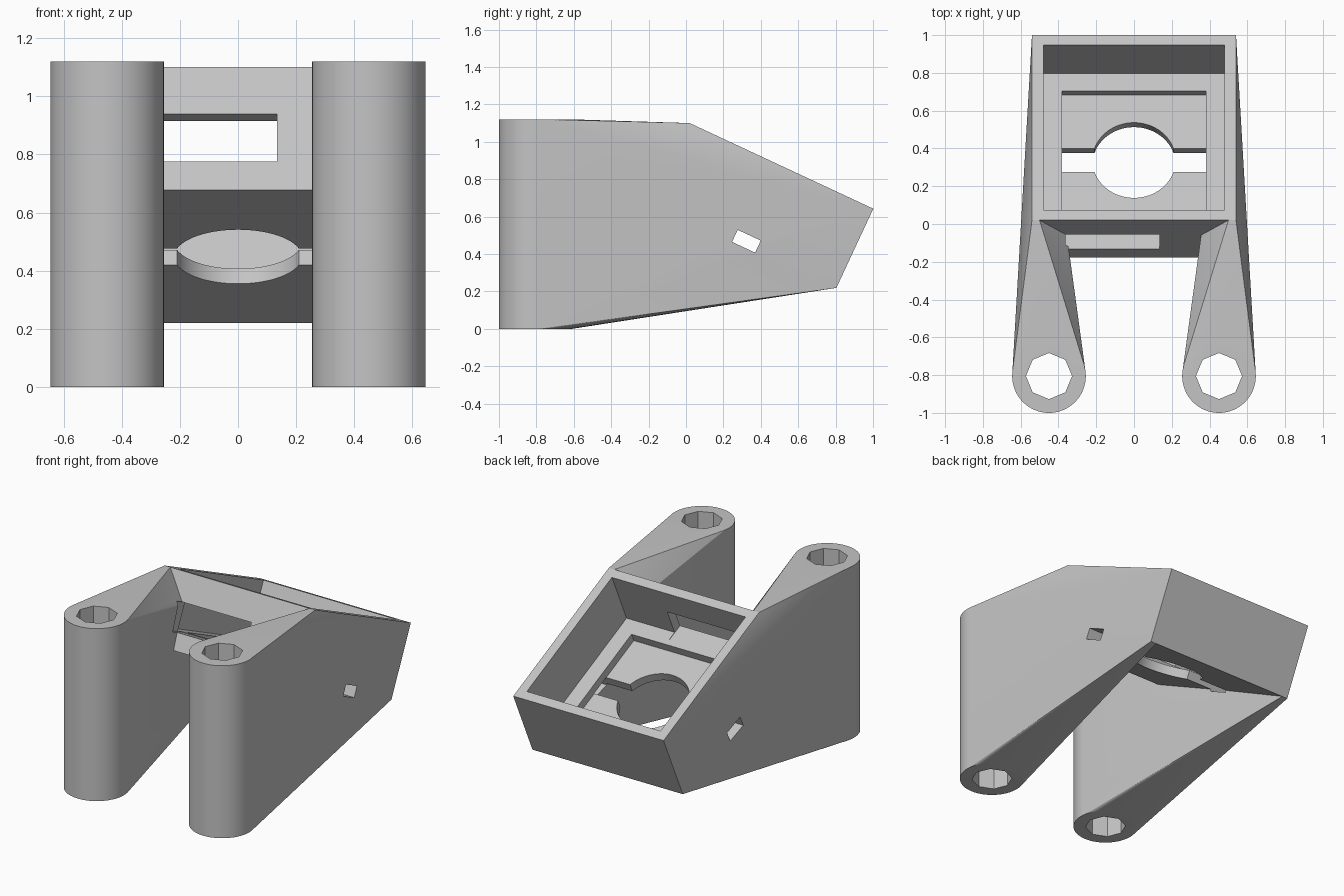
import bpy, bmesh
from math import radians
from mathutils import Matrix, Vector

cube = bpy.data.objects.get("Cube")
if cube:
    bpy.data.objects.remove(cube)

plastic = bpy.data.materials.new("grey plastic")
plastic.use_nodes = True
GREY = (0.55, 0.55, 0.55, 1)
plastic.diffuse_color = GREY
plastic.node_tree.nodes["Principled BSDF"].inputs["Base Color"].default_value = GREY

# Tilted frame of the holder: x across, y down the slope, z out of the open top
TILT = Matrix.Translation((0, 0.02, 1.1)) @ Matrix.Rotation(radians(-25), 4, "X")
SIZE, DEPTH, WALL = 1.083, 0.467, 0.06
MID = SIZE / 2
FLOOR, RECESS = -0.355, -0.41


def to_object(name, bm):
    bmesh.ops.recalc_face_normals(bm, faces=bm.faces)
    mesh = bpy.data.meshes.new(name)
    bm.to_mesh(mesh)
    bm.free()
    mesh.materials.append(plastic)
    obj = bpy.data.objects.new(name, mesh)
    bpy.context.collection.objects.link(obj)
    return obj


def add_box(bm, x, y, z):
    """Box between the given limits in the tilted frame."""
    lims = (x, y, z)
    mid = Vector([(a + b) / 2 for a, b in lims])
    dims = [b - a for a, b in lims] + [1]
    matrix = TILT @ Matrix.Translation(mid) @ Matrix.Diagonal(dims)
    bmesh.ops.create_cube(bm, size=1, matrix=matrix)


def add_cylinder(bm, radius, height, sides, matrix):
    bmesh.ops.create_cone(bm, cap_ends=True, segments=sides, radius1=radius,
                          radius2=radius, depth=height, matrix=matrix)


def box(name, x, y, z):
    bm = bmesh.new()
    add_box(bm, x, y, z)
    return to_object(name, bm)


def cylinder(name, radius, height, sides, matrix):
    bm = bmesh.new()
    add_cylinder(bm, radius, height, sides, matrix)
    return to_object(name, bm)


def leg(name, side):
    """Hull around an upright post and one side wall of the holder."""
    bm = bmesh.new()
    add_cylinder(bm, 0.195, 1.12, 64, Matrix.Translation((side * 0.45, -0.805, 0.56)))
    add_box(bm, sorted((side * 0.5, side * 0.54)), (0, SIZE), (-DEPTH, 0))
    hull = bmesh.ops.convex_hull(bm, input=bm.verts[:])
    spare = {g for g in hull["geom_interior"] + hull["geom_unused"]
             if isinstance(g, bmesh.types.BMVert)}
    bmesh.ops.delete(bm, geom=list(spare), context="VERTS")
    old = [f for f in bm.faces if len(f.verts) > 3]
    bmesh.ops.delete(bm, geom=old, context="FACES_ONLY")
    bmesh.ops.dissolve_limit(bm, angle_limit=0.001, verts=bm.verts[:], edges=bm.edges[:])
    return to_object(name, bm)


def combine(target, other, operation):
    mod = target.modifiers.new("join", "BOOLEAN")
    mod.operation, mod.solver, mod.object = operation, "EXACT", other
    bpy.context.view_layer.objects.active = target
    bpy.ops.object.modifier_apply(modifier=mod.name)
    bpy.data.objects.remove(other)


# Solid holder block with the two legs
bracket = box("sensor_bracket", (-0.53, 0.53), (0, SIZE), (-DEPTH, 0))
for side in (-1, 1):
    combine(bracket, leg("leg", side), "UNION")

# Open tray, square recess, cross channel, cable window, lens hole
cutters = [
    box("tray", (-0.48, 0.48), (WALL, SIZE - WALL), (FLOOR, 0.2)),
    box("recess", (-0.38, 0.38), (MID - 0.38, MID + 0.38), (RECESS, FLOOR + 0.05)),
    box("channel", (-1, 1), (MID - 0.068, MID + 0.068), (-0.48, RECESS + 0.001)),
    box("cable_window", (-0.38, 0.135), (-WALL, 2 * WALL), (FLOOR - 0.003, -0.177)),
    cylinder("lens_hole", 0.22, 0.4, 64, TILT @ Matrix.Translation((0, MID, -0.45))),
]
# Eight-sided bolt holes down the posts
for side in (-1, 1):
    cutters.append(cylinder("bolt_hole", 0.122, 3, 8,
                            Matrix.Translation((side * 0.45, -0.805, 0.5))))
for cutter in cutters:
    combine(bracket, cutter, "DIFFERENCE")

bpy.ops.object.select_all(action="DESELECT")
bracket.select_set(True)
bpy.context.view_layer.objects.active = bracket
bpy.ops.object.shade_smooth_by_angle(angle=radians(20))
